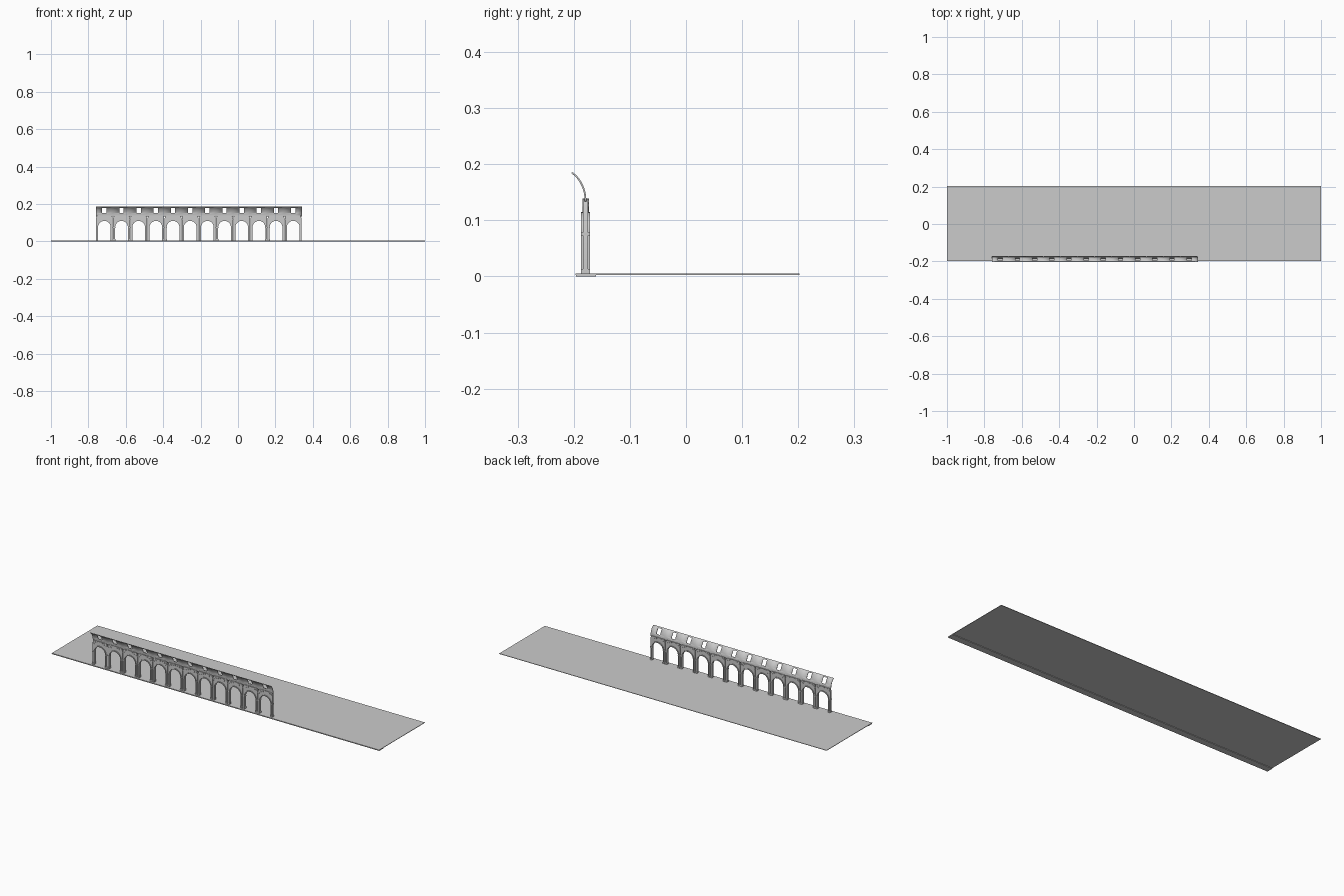
import bpy, bmesh, math

if "Cube" in bpy.data.objects:
    bpy.data.objects.remove(bpy.data.objects["Cube"])

PITCH, BAYS, X0 = 0.0918, 12, -0.7145   # bay spacing, count, first bay centre
CX = [X0 + i * PITCH for i in range(BAYS)]
YC, SPRING, FLOOR = -0.179, 0.076, 0.005


def finish(name, bm, smooth=False):
    bmesh.ops.recalc_face_normals(bm, faces=bm.faces)
    me = bpy.data.meshes.new(name)
    bm.to_mesh(me)
    bm.free()
    ob = bpy.data.objects.new(name, me)
    bpy.context.collection.objects.link(ob)
    if smooth:
        bpy.ops.object.select_all(action='DESELECT')
        bpy.context.view_layer.objects.active = ob
        ob.select_set(True)
        bpy.ops.object.shade_smooth_by_angle(angle=math.radians(30))
    return ob


def box(name, x0, x1, y0, y1, z0, z1):
    bm = bmesh.new()
    prism(bm, [(x0, z0), (x1, z0), (x1, z1), (x0, z1)], y0, y1)
    return finish(name, bm)


def prism(bm, outline, y0, y1, cx=0):
    a = [bm.verts.new((cx + x, y0, z)) for x, z in outline]
    b = [bm.verts.new((cx + x, y1, z)) for x, z in outline]
    bm.faces.new(a)
    bm.faces.new(b[::-1])
    for i in range(len(a)):
        j = (i + 1) % len(a)
        bm.faces.new((a[i], b[i], b[j], a[j]))


def arc(r, a0=0, a1=180, n=20):
    ang = [math.radians(a0 + (a1 - a0) * i / n) for i in range(n + 1)]
    return [(r * math.cos(t), SPRING + r * math.sin(t)) for t in ang]


def band(r0, r1, a0, a1, n=8):
    return arc(r0, a0, a1, n) + arc(r1, a0, a1, n)[::-1]


def per_bay(name, parts, smooth=False):
    # repeat (outline, half depth) prisms in every bay
    bm = bmesh.new()
    for cx in CX:
        for outline, d in parts:
            prism(bm, outline, YC - d, YC + d, cx)
    return finish(name, bm, smooth)


# Platform and its front foundation strip
box("platform", -1, 1, -0.197, 0.202, 0.003, 0.0055)
box("foundation_strip", -1, 1, -0.196, -0.160, 0, 0.004)

# Arch wall: legs and spandrels in one outline per bay
H = 0.0445
R = 0.036
wall = [(R, FLOOR)] + arc(R) + [(-R, FLOOR), (-H, FLOOR), (-H, 0.126),
        (-H + 0.006, 0.138), (H - 0.006, 0.138), (H, 0.126), (H, FLOOR)]
per_bay("arch_wall", [(wall, 0.0045)], True)

# Raised moulding around every opening, running to the floor
r0, r1 = 0.034, 0.0385
trim = [(r0, FLOOR)] + arc(r0) + [(-r0, FLOOR), (-r1, FLOOR)] + arc(r1)[::-1] + [(r1, FLOOR)]
per_bay("arch_moulding", [(trim, 0.008)], True)

# Hood made of separate wedge blocks above the arch
per_bay("hood_blocks", [(band(0.054, 0.063, a, a + 9, 2), 0.0058)
                        for a in range(50, 129, 13)])

# Small capitals and feet on each leg
bits = []
for s in (-1, 1):
    for z0, z1 in ((SPRING - 0.003, SPRING + 0.002), (FLOOR, FLOOR + 0.008)):
        xa, xb = s * 0.0335, s * 0.0452
        bits.append(([(xa, z0), (xb, z0), (xb, z1), (xa, z1)], 0.0082))
per_bay("capitals_and_feet", bits)

# Canopy: curved sheet with a window over every arch
N = 14
ang0 = math.radians(62)
prof = []
for i in range(N + 1):
    t = ang0 * i / N
    k = (1 - math.cos(t)) / (1 - math.cos(ang0))
    prof.append((-0.179 - 0.0245 * k, 0.134 + 0.051 * math.sin(t) / math.sin(ang0)))
xs = [CX[0] - PITCH / 2]
for c in CX:
    xs += [c - 0.0115, c + 0.0115, c + PITCH / 2]
bm = bmesh.new()
grid = [[bm.verts.new((x, y, z)) for y, z in prof] for x in xs]
for i in range(len(xs) - 1):
    for j in range(N):
        zm = (prof[j][1] + prof[j + 1][1]) / 2
        if i % 3 == 1 and 0.151 < zm < 0.180:
            continue
        bm.faces.new((grid[i][j], grid[i + 1][j], grid[i + 1][j + 1], grid[i][j + 1]))
canopy = finish("canopy", bm, True)
sol = canopy.modifiers.new("thickness", 'SOLIDIFY')
sol.thickness = 0.003
sol.offset = 0
